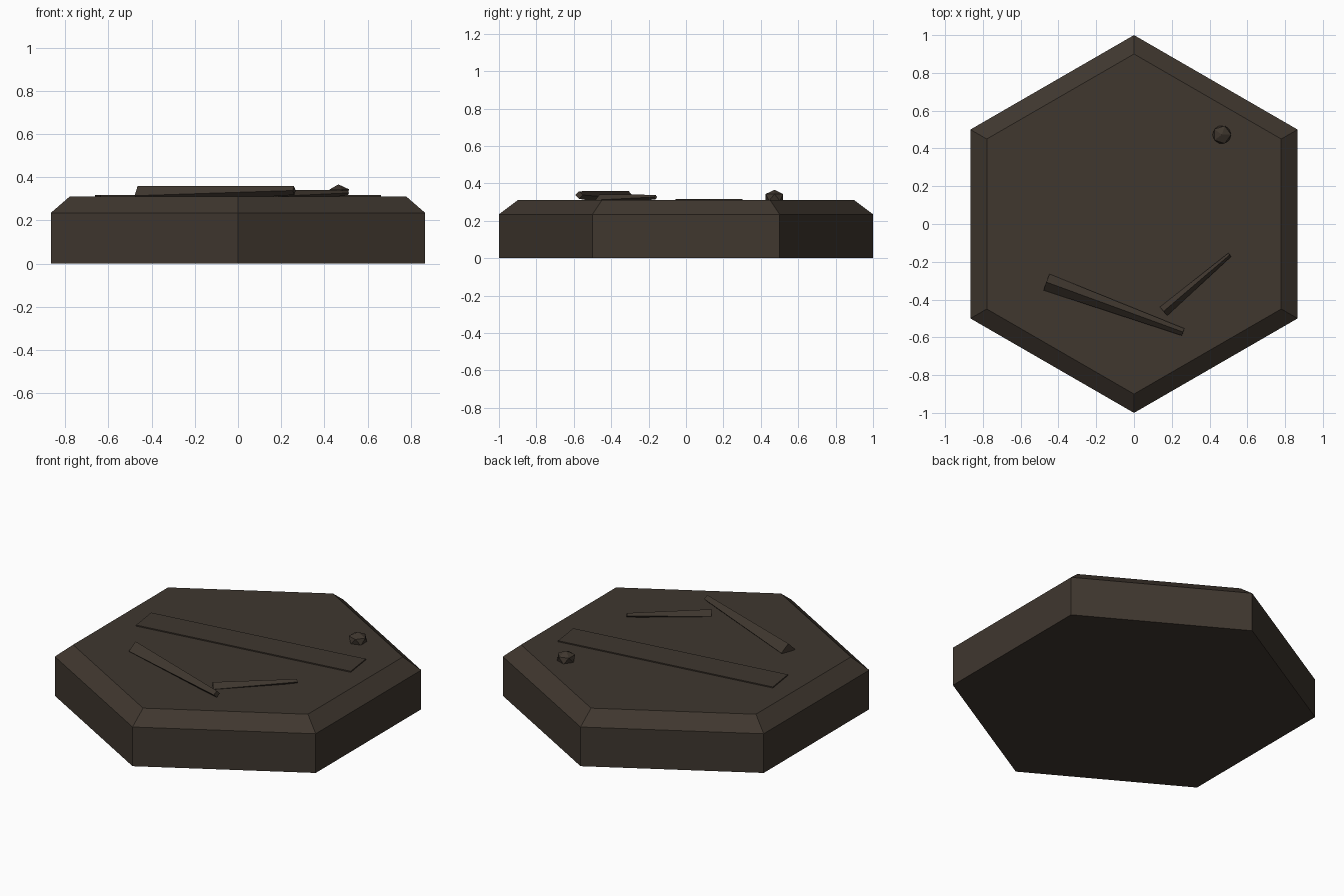
import bpy
import bmesh
from math import radians
from mathutils import Matrix, Vector

cube = bpy.data.objects.get("Cube")
if cube:
    bpy.data.objects.remove(cube, do_unlink=True)

earth = bpy.data.materials.new("dark_brown_earth")
earth.use_nodes = True
colour = (0.05, 0.038, 0.028, 1)
earth.diffuse_color = colour
earth.node_tree.nodes["Principled BSDF"].inputs["Base Color"].default_value = colour


def finish(name, bm):
    """Turn a bmesh into a flat-shaded object."""
    bmesh.ops.recalc_face_normals(bm, faces=bm.faces)
    mesh = bpy.data.meshes.new(name)
    bm.to_mesh(mesh)
    bm.free()
    mesh.materials.append(earth)
    obj = bpy.data.objects.new(name, mesh)
    bpy.context.collection.objects.link(obj)
    return obj


def hex_prism(name, rings):
    """Stack hexagonal rings of (radius, height), corners on the y axis."""
    bm = bmesh.new()
    loops = []
    for radius, z in rings:
        corners = [Matrix.Rotation(radians(60 * i), 3, "Z") @ Vector((0, radius, z))
                   for i in range(6)]
        loops.append([bm.verts.new(c) for c in corners])
    for low, high in zip(loops, loops[1:]):
        for i in range(6):
            j = (i + 1) % 6
            bm.faces.new((low[i], low[j], high[j], high[i]))
    bm.faces.new(loops[0][::-1])
    bm.faces.new(loops[-1])
    return finish(name, bm)


def twig(name, start, end, r_start, r_end):
    """Tapered four-sided stick with a ridge on top."""
    start, end = Vector(start), Vector(end)
    axis = (end - start).normalized()
    side = axis.cross(Vector((0, 0, 1))).normalized()
    up = side.cross(axis)
    bm = bmesh.new()
    ends = [[bm.verts.new(p + d * r) for d in (side, up, -side, -up)]
            for p, r in ((start, r_start), (end, r_end))]
    for i in range(4):
        j = (i + 1) % 4
        bm.faces.new((ends[0][i], ends[0][j], ends[1][j], ends[1][i]))
    bm.faces.new(ends[0])
    bm.faces.new(ends[1][::-1])
    return finish(name, bm)


# Hexagonal ground tile with a chamfered top rim
hex_prism("ground_tile", [(1, 0), (1, 0.235), (0.9, 0.31)])

# Thin trodden path strip across the top
bm = bmesh.new()
bmesh.ops.create_cube(bm, size=1, matrix=(
    Matrix.Translation((0, 0.123, 0.312)) @ Matrix.Rotation(radians(8), 4, "Z")
    @ Matrix.Diagonal((1.31, 0.18, 0.009, 1))))
finish("path_strip", bm)

# Fallen twigs
twig("long_twig", (-0.463, -0.308, 0.314), (0.26, -0.572, 0.338), 0.046, 0.02)
twig("short_twig", (0.157, -0.462, 0.311), (0.507, -0.163, 0.327), 0.03, 0.012)

# Faceted pebble
bm = bmesh.new()
bmesh.ops.create_icosphere(bm, subdivisions=1, radius=0.055, matrix=(
    Matrix.Translation((0.465, 0.473, 0.325)) @ Matrix.Diagonal((1, 1, 0.75, 1))))
finish("pebble", bm)
